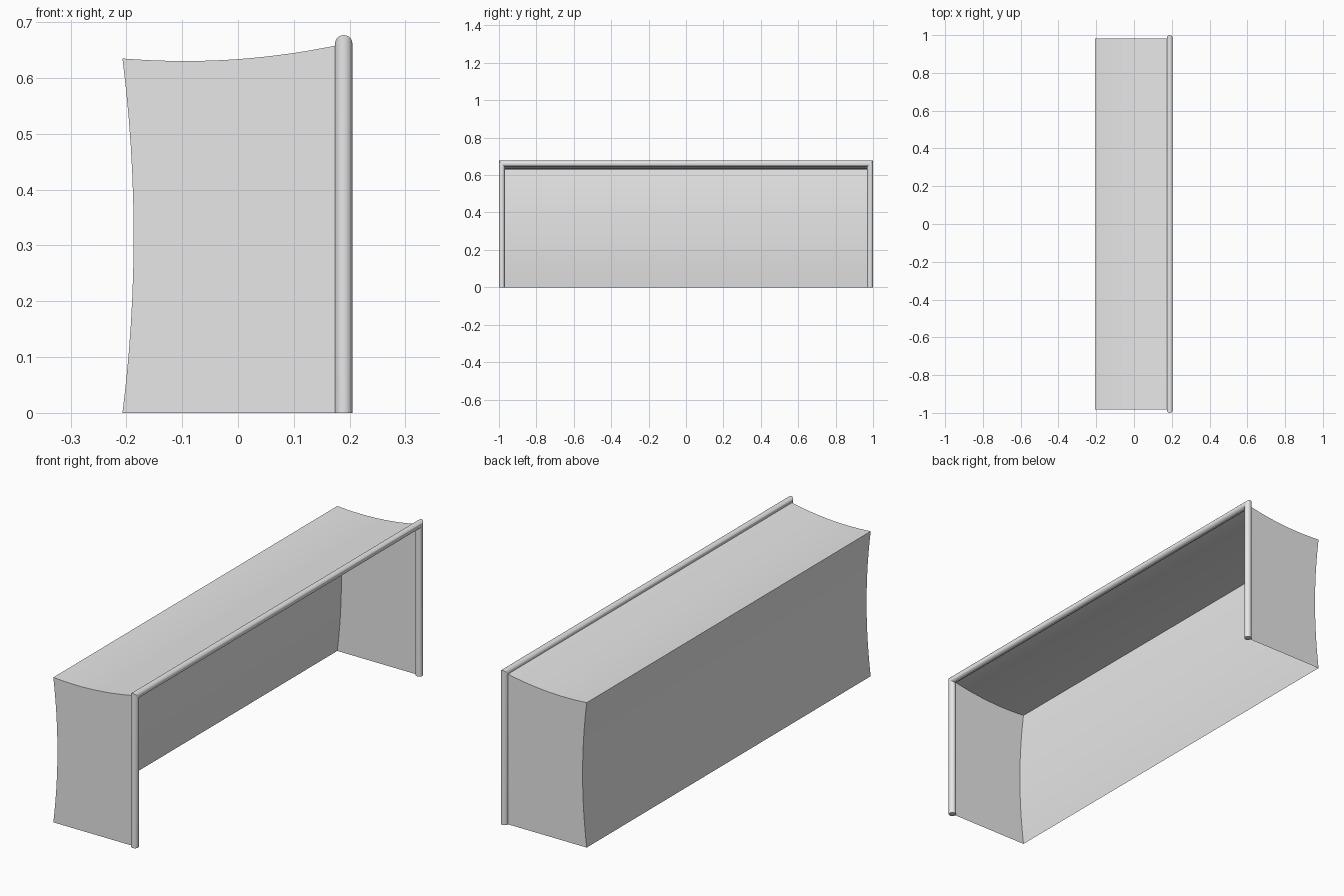
import bpy, bmesh, math

if "Cube" in bpy.data.objects:
    bpy.data.objects.remove(bpy.data.objects["Cube"])

white = bpy.data.materials.new("white")
white.diffuse_color = (0.8, 0.8, 0.8, 1)
white.use_nodes = True
white.node_tree.nodes["Principled BSDF"].inputs["Base Color"].default_value = white.diffuse_color

R = 0.0155          # tube radius
FX = 0.1895         # x of the frame
HALF = 1 - R        # y of the post centres
TOP = 0.677 - R     # z of the crossbar centre


def finish(bm, name):
    bmesh.ops.recalc_face_normals(bm, faces=bm.faces)
    me = bpy.data.meshes.new(name)
    bm.to_mesh(me)
    bm.free()
    ob = bpy.data.objects.new(name, me)
    bpy.context.collection.objects.link(ob)
    me.materials.append(white)
    bpy.ops.object.select_all(action='DESELECT')
    ob.select_set(True)
    bpy.context.view_layer.objects.active = ob
    bpy.ops.object.shade_smooth_by_angle(angle=math.radians(35))
    return ob


# Tubular frame: two posts and a crossbar with mitred corners
bm = bmesh.new()
N = 32
rings = []
for side, corner in ((-1, False), (-1, True), (1, True), (1, False)):
    ring = []
    for i in range(N):
        a = 2 * math.pi * i / N
        out = R * math.sin(a)
        ring.append(bm.verts.new((FX + R * math.cos(a), side * (HALF + out),
                                  TOP + out if corner else 0)))
    rings.append(ring)
for a, b in zip(rings, rings[1:]):
    for i in range(N):
        j = (i + 1) % N
        bm.faces.new((a[i], a[j], b[j], b[i]))
bm.faces.new(rings[0])
bm.faces.new(rings[-1])
finish(bm, "goal_frame")

# Net sheet profile in x-z: sagging back, then sagging top
H = 0.635
BACK, CURVE = 12, 14
profile = []
for i in range(BACK + 1):
    z = H * i / BACK
    profile.append((-0.187 - 0.02 * (2 * z / H - 1) ** 2, z))
for i in range(1, CURVE + 1):
    x = -0.207 + (0.185 + 0.207) * i / CURVE
    profile.append((x, 0.6305 + 0.38 * (x + 0.095) ** 2))

# Net: back and top swept along y, with flat side panels, open front and bottom
bm = bmesh.new()
Y = 0.983
left, right = ([bm.verts.new((x, s * Y, z)) for x, z in profile] for s in (-1, 1))
for i in range(len(profile) - 1):
    bm.faces.new((left[i], left[i + 1], right[i + 1], right[i]))
for edge, s in ((left, -1), (right, 1)):
    bm.faces.new(edge + [bm.verts.new((0.185, s * Y, 0))])
net = finish(bm, "goal_net")

# Make sure the open shell faces outward
if net.data.polygons[0].normal.x > 0:
    net.data.flip_normals()
